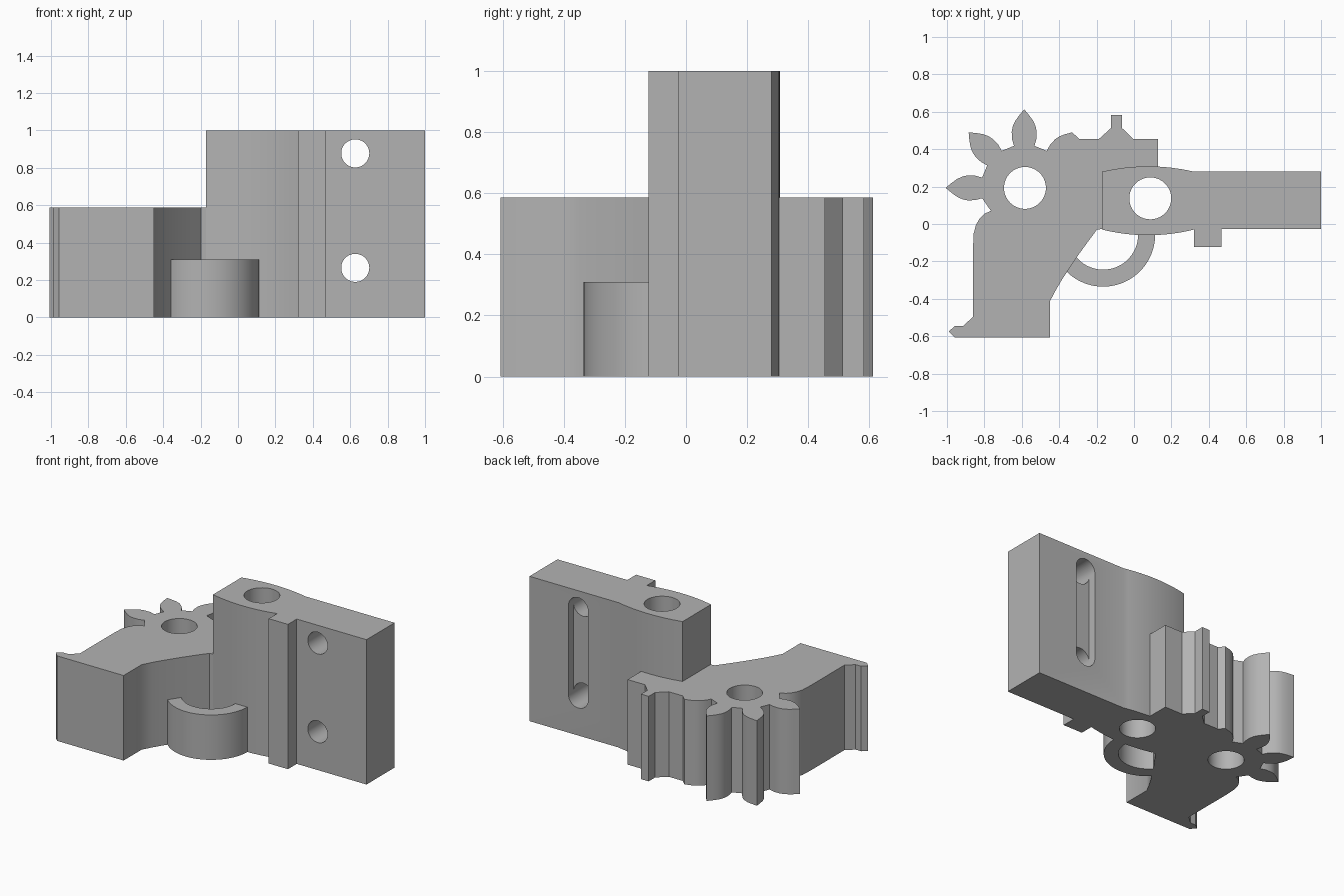
import bpy, bmesh
from math import sin, cos, radians, pi
from mathutils import Matrix

cube = bpy.data.objects.get("Cube")
if cube:
    bpy.data.objects.remove(cube)

grey = bpy.data.materials.new("plain grey")
grey.use_nodes = True
COLOUR = (0.45, 0.45, 0.45, 1)
grey.diffuse_color = COLOUR
grey.node_tree.nodes["Principled BSDF"].inputs["Base Color"].default_value = COLOUR


def extrude(name, outline, height):
    """Raise a flat counter-clockwise outline from the ground."""
    bm = bmesh.new()
    base = bm.faces.new([bm.verts.new((x, y, 0)) for x, y in outline])
    top = bmesh.ops.extrude_face_region(bm, geom=[base])["geom"]
    bmesh.ops.translate(bm, vec=(0, 0, height),
                        verts=[v for v in top if isinstance(v, bmesh.types.BMVert)])
    bmesh.ops.recalc_face_normals(bm, faces=bm.faces)
    mesh = bpy.data.meshes.new(name)
    bm.to_mesh(mesh)
    bm.free()
    obj = bpy.data.objects.new(name, mesh)
    bpy.context.collection.objects.link(obj)
    mesh.materials.append(grey)
    return obj


def arc(cx, cy, r, start, end, steps):
    angles = [radians(start + (end - start) * i / steps) for i in range(steps + 1)]
    return [(cx + r * cos(a), cy + r * sin(a)) for a in angles]


def activate(obj):
    bpy.ops.object.select_all(action="DESELECT")
    obj.select_set(True)
    bpy.context.view_layer.objects.active = obj


def cut(obj, cutter):
    """Subtract a cutter and discard it."""
    mod = obj.modifiers.new("cut", "BOOLEAN")
    mod.operation, mod.solver, mod.object = "DIFFERENCE", "EXACT", cutter
    activate(obj)
    bpy.ops.object.modifier_apply(modifier=mod.name)
    bpy.data.objects.remove(cutter)


def upright_hole(obj, x, y, r):
    cutter = extrude("hole_cutter", arc(x, y, r, 0, 354.375, 63), 2)
    cutter.location.z = -0.5
    cut(obj, cutter)


def side_cut(obj, outline, y_back, depth):
    """Cut an x-z outline into the block, going forward from y_back."""
    cutter = extrude("side_cutter", outline, depth)
    cutter.matrix_world = Matrix.Translation((0, y_back, 0)) @ Matrix.Rotation(pi / 2, 4, "X")
    bpy.context.view_layer.update()
    cut(obj, cutter)


# Gear teeth: half widths along the radius, rotated round the pivot
PIVOT = (-0.587, 0.193)
FLANK = [(0.225, 0.055), (0.26, 0.065), (0.30, 0.067),
         (0.33, 0.061), (0.36, 0.047), (0.39, 0.025)]


def polar(points, degrees):
    c, s = cos(radians(degrees)), sin(radians(degrees))
    return [(PIVOT[0] + r * c - t * s, PIVOT[1] + r * s + t * c) for r, t in points]


right_flank = [(r, -t) for r, t in FLANK]
left_flank = FLANK[::-1]
teeth = polar(left_flank[1:], 45)
for angle in (90, 135, 180):
    teeth += polar(right_flank + [(0.42, 0)] + left_flank, angle)

# Low plate: stepped edge with a small post, gear teeth, then the flared handle
plate_outline = [
    (-0.12, -0.02), (-0.12, 0.27), (0.128, 0.29), (0.128, 0.455), (-0.005, 0.455),
    (-0.064, 0.513), (-0.064, 0.583), (-0.123, 0.583), (-0.123, 0.513),
    (-0.187, 0.455), (-0.294, 0.455), (-0.33, 0.49)]
plate_outline += teeth
plate_outline += [
    (-0.765, 0.07), (-0.80, 0.055), (-0.825, 0.03), (-0.845, -0.005),
    (-0.857, -0.05), (-0.861, -0.134), (-0.861, -0.497), (-0.914, -0.545),
    (-0.957, -0.545), (-0.99, -0.574), (-0.957, -0.607), (-0.449, -0.607),
    (-0.449, -0.412), (-0.415, -0.348), (-0.38, -0.289), (-0.305, -0.176),
    (-0.25, -0.10), (-0.198, -0.03)]
plate = extrude("geared_plate", plate_outline, 0.587)
upright_hole(plate, -0.583, 0.193, 0.112)


# Tall block: bulged around its hole, with a rib on the front
def bulge(y, rise, steps=16):
    xs = [-0.17 + 0.49 * i / steps for i in range(steps + 1)]
    return [(x, y + rise * (1 - ((x - 0.075) / 0.245) ** 2)) for x in xs]


block_outline = bulge(-0.03, -0.03) + [
    (0.32, -0.122), (0.467, -0.122), (0.467, -0.026), (1, -0.026), (1, 0.28)]
block_outline += bulge(0.28, 0.028)[::-1]
block = extrude("tall_block", block_outline, 1)
upright_hole(block, 0.087, 0.137, 0.112)

# Two bolt holes through the block, joined by a shallow slot at the back
HOLE_X, LOW, HIGH, RADIUS = 0.627, 0.265, 0.877, 0.075
for z in (LOW, HIGH):
    side_cut(block, arc(HOLE_X, z, RADIUS, 0, 352.5, 47), 0.5, 1)
slot = arc(HOLE_X, HIGH, RADIUS, 0, 180, 24) + arc(HOLE_X, LOW, RADIUS, 180, 360, 24)
side_cut(block, slot, 0.4, 0.175)

# Curved loop between the handle and the block
LOOP = (-0.165, -0.057)
loop = extrude("curved_loop",
               arc(*LOOP, 0.278, 205, 366, 40) + arc(*LOOP, 0.187, 366, 205, 40), 0.31)

for obj in (plate, block, loop):
    activate(obj)
    bpy.ops.object.shade_smooth_by_angle(angle=radians(30))
